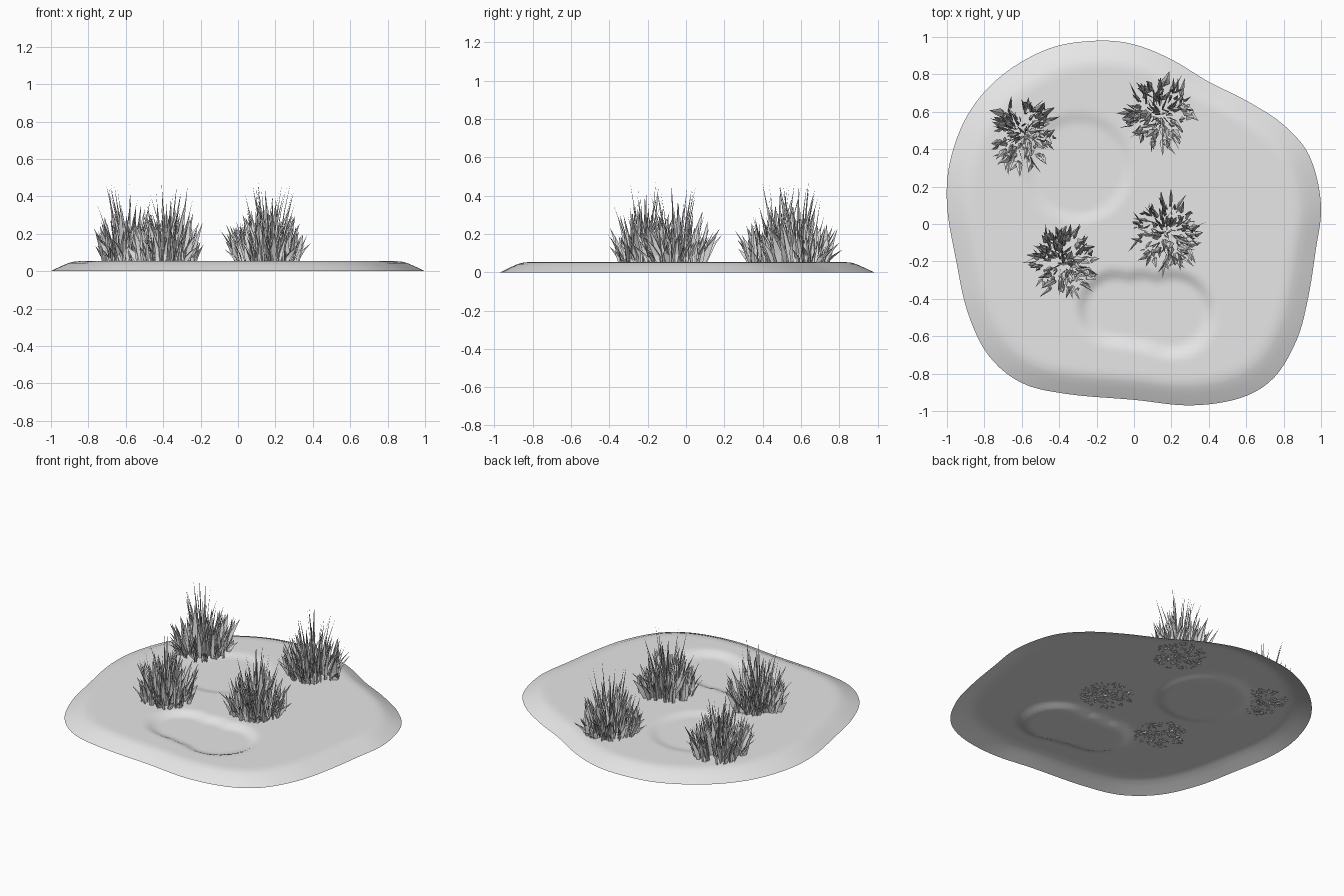
import bpy, bmesh, math, random
from mathutils import Vector, Matrix

cube = bpy.data.objects.get("Cube")
if cube:
    bpy.data.objects.remove(cube, do_unlink=True)

random.seed(7)

grey = bpy.data.materials.new("plain_grey")
grey.use_nodes = True
grey.diffuse_color = (0.8, 0.8, 0.8, 1)
grey.node_tree.nodes["Principled BSDF"].inputs["Base Color"].default_value = (0.8, 0.8, 0.8, 1)


def add_object(name, bm):
    mesh = bpy.data.meshes.new(name)
    bm.to_mesh(mesh)
    bm.free()
    mesh.materials.append(grey)
    obj = bpy.data.objects.new(name, mesh)
    bpy.context.collection.objects.link(obj)
    return obj


def smoothstep(a, b, x):
    t = max(0, min(1, (x - a) / (b - a)))
    return t * t * (3 - 2 * t)


def closed_curve(points, steps):
    """Smooth closed loop through the points."""
    pts = [Vector(p) for p in points]
    n = len(pts)
    loop = []
    for i in range(n):
        a, b, c, d = (pts[(i + k - 1) % n] for k in range(4))
        for s in range(steps):
            t = s / steps
            loop.append(0.5 * (2 * b + (c - a) * t + (2 * a - 5 * b + 4 * c - d) * t ** 2
                               + (3 * b - a - 3 * c + d) * t ** 3))
    return loop


# Ground: a thin open shell with a sloping rim and two shallow hollows
OUTLINE = [(-0.2, 0.98), (0, 0.96), (0.2, 0.88), (0.4, 0.76), (0.6, 0.66), (0.8, 0.53),
           (0.94, 0.36), (1, 0.1), (0.97, -0.15), (0.93, -0.4), (0.87, -0.62), (0.75, -0.82),
           (0.57, -0.93), (0.3, -0.97), (0, -0.94), (-0.35, -0.91), (-0.6, -0.85),
           (-0.78, -0.7), (-0.89, -0.47), (-0.95, -0.2), (-1, 0.1), (-0.98, 0.35),
           (-0.88, 0.6), (-0.7, 0.8), (-0.45, 0.94)]
RIM = [(1, 0), (0.975, 0.012), (0.94, 0.028), (0.905, 0.043), (0.88, 0.05), (0.85, 0.053)]
ROUND_HOLLOW = [(-0.3, 0.3, 0.29)]
BEAN_HOLLOW = [(-0.1, -0.45, 0.2), (0.04, -0.46, 0.21), (0.2, -0.48, 0.23)]


def hollow(p, circles, depth):
    d = min((p - Vector((x, y))).length - r for x, y, r in circles)
    return depth * (1 - smoothstep(-0.06, 0.02, d))


def ground_height(p):
    return 0.053 - hollow(p, ROUND_HOLLOW, 0.014) - hollow(p, BEAN_HOLLOW, 0.026)


loop = closed_curve(OUTLINE, 5)
rings = RIM + [(0.85 * (1 - i / 36), None) for i in range(1, 36)]
bm = bmesh.new()
rows = []
for scale, z in rings:
    row = []
    for p in loop:
        q = p * scale
        row.append(bm.verts.new((q.x, q.y, ground_height(q) if z is None else z)))
    rows.append(row)
n = len(loop)
for outer, inner in zip(rows, rows[1:]):
    for i in range(n):
        j = (i + 1) % n
        bm.faces.new((outer[i], inner[i], inner[j], outer[j]))
bm.faces.new(rows[-1])
bmesh.ops.recalc_face_normals(bm, faces=bm.faces)
bm.normal_update()
if sum(f.normal.z for f in bm.faces) < 0:
    bmesh.ops.reverse_faces(bm, faces=bm.faces)
for f in bm.faces:
    f.smooth = True
add_object("ground", bm)


# Grass: folded, pointed blades that lean out from the middle of each tuft
def add_blade(bm, base, angle, lean, length, width):
    out = Vector((math.cos(angle), math.sin(angle), 0))
    turn = angle + random.uniform(-1.5, 1.5)
    rows = []
    for t, w in ((0, 0.6), (0.3, 1), (0.65, 0.6)):
        side = Vector((-math.sin(turn), math.cos(turn), 0)) * width * w / 2
        fold = out * width * w * 0.35
        mid = base + out * lean * t ** 1.5 + Vector((0, 0, length * t))
        rows.append([bm.verts.new(v) for v in (mid - side, mid - fold, mid + side)])
        turn += random.uniform(-0.4, 0.4)
    tip = bm.verts.new(base + out * lean + Vector((0, 0, length)))
    for low, high in zip(rows, rows[1:]):
        for k in range(2):
            bm.faces.new((low[k], low[k + 1], high[k + 1], high[k]))
    for k in range(2):
        bm.faces.new((rows[-1][k], rows[-1][k + 1], tip))


def add_tuft(name, x, y):
    bm = bmesh.new()
    for i in range(150):
        angle = random.uniform(0, math.tau)
        r = 0.16 * math.sqrt(random.random())
        base = Vector((r * math.cos(angle), r * math.sin(angle), 0))
        tall = 0.36 - 1.1 * r
        length = tall * random.uniform(0.35, 1.05)
        lean = random.uniform(0.0, 0.05) + r * random.uniform(0, 0.35)
        add_blade(bm, base, angle + random.uniform(-0.7, 0.7), lean, length,
                  random.uniform(0.018, 0.05))
    # Thin wisps rising above the clump
    for i in range(14):
        angle = random.uniform(0, math.tau)
        r = random.uniform(0, 0.09)
        base = Vector((r * math.cos(angle), r * math.sin(angle), 0))
        add_blade(bm, base, angle, random.uniform(0.02, 0.09),
                  random.uniform(0.3, 0.43), 0.014)
    bmesh.ops.transform(bm, matrix=Matrix.Translation((x, y, 0.048)), verts=bm.verts)
    add_object(name, bm)


add_tuft("grass_tuft_back_right", -0.59, 0.48)
add_tuft("grass_tuft_back_left", 0.14, 0.59)
add_tuft("grass_tuft_front_left", 0.17, -0.05)
add_tuft("grass_tuft_front_right", -0.38, -0.21)
